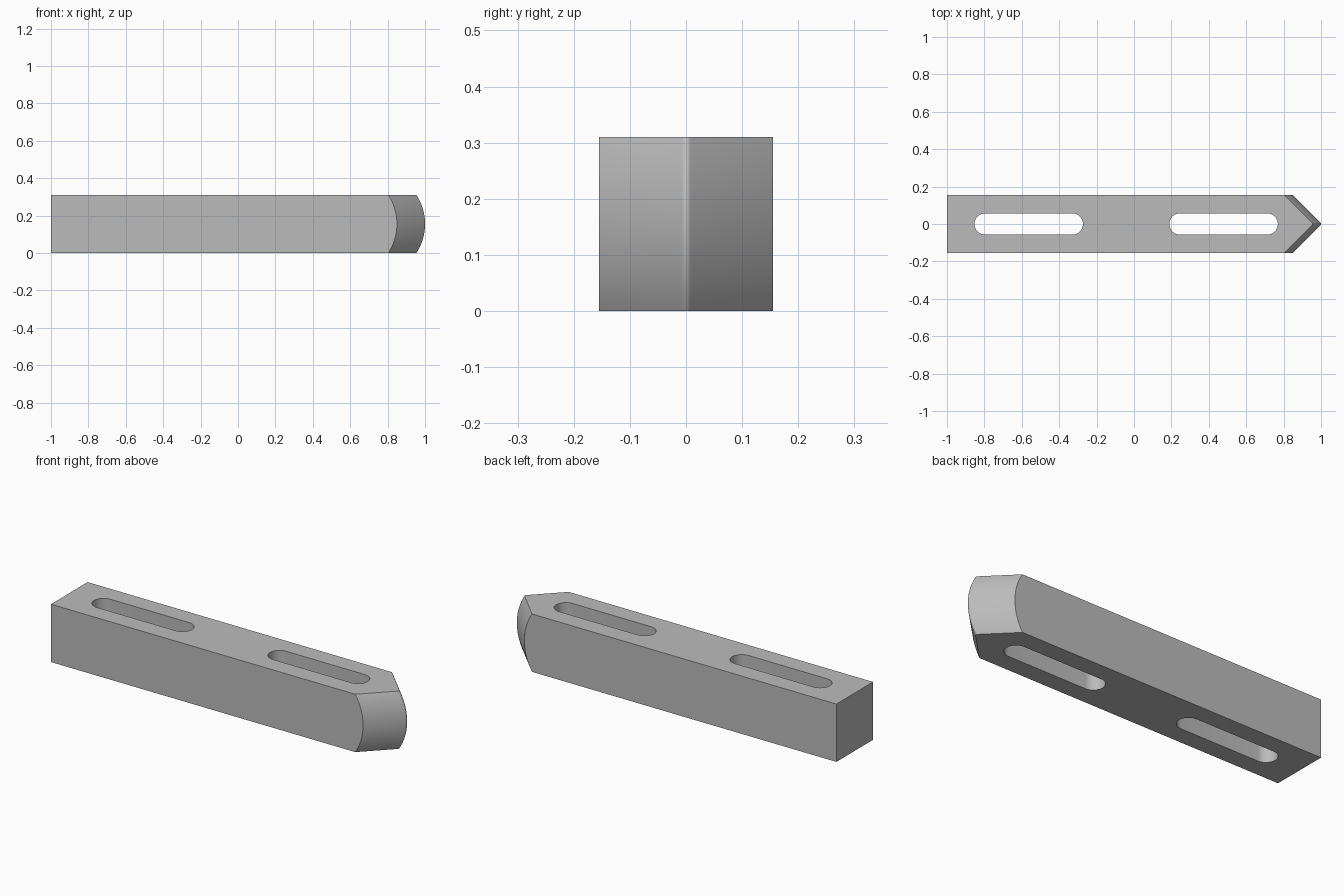
import bpy
import bmesh
import math

cube = bpy.data.objects.get("Cube")
if cube:
    bpy.data.objects.remove(cube, do_unlink=True)

HALF = 0.155            # half width, and half height
SAG = 0.046             # bulge of the nose at mid height
TIP_R = 0.0113          # rounding of the nose tip
ROWS = 24

steel = bpy.data.materials.new("steel_grey")
steel.use_nodes = True
grey = (0.5, 0.5, 0.5, 1)
steel.diffuse_color = grey
steel.node_tree.nodes["Principled BSDF"].inputs["Base Color"].default_value = grey


def loft(name, rings):
    """Skin a stack of equal closed rings and cap both ends."""
    bm = bmesh.new()
    loops = [[bm.verts.new(p) for p in ring] for ring in rings]
    bm.faces.new(loops[0][::-1])
    bm.faces.new(loops[-1])
    for a, b in zip(loops, loops[1:]):
        for i in range(len(a)):
            j = (i + 1) % len(a)
            bm.faces.new((a[i], a[j], b[j], b[i]))
    mesh = bpy.data.meshes.new(name)
    bm.normal_update()
    bm.to_mesh(mesh)
    bm.free()
    mesh.materials.append(steel)
    obj = bpy.data.objects.new(name, mesh)
    bpy.context.collection.objects.link(obj)
    return obj


# Bar outline: square tail, 45 degree nose with a small rounded tip
def bar_ring(z):
    radius = (HALF ** 2 + SAG ** 2) / (2 * SAG)
    tip = 1 - radius + math.sqrt(radius ** 2 - (z - HALF) ** 2)
    shoulder = tip + TIP_R * (math.sqrt(2) - 1) - HALF
    ring = [(-1, HALF, z), (-1, -HALF, z), (shoulder, -HALF, z)]
    for i in range(9):
        a = math.radians(-45 + 90 * i / 8)
        ring.append((tip - TIP_R + TIP_R * math.cos(a), TIP_R * math.sin(a), z))
    return ring + [(shoulder, HALF, z)]


bar = loft("clamp_bar", [bar_ring(2 * HALF * i / ROWS) for i in range(ROWS + 1)])


# Rounded slots cut right through the bar
def slot_ring(center, z, half_length=0.29, r=0.057, steps=16):
    ring = []
    for side in (1, -1):
        for i in range(steps + 1):
            a = math.pi * (i / steps - 0.5)
            ring.append((center + side * (half_length - r + r * math.cos(a)),
                         side * r * math.sin(a), z))
    return ring


bpy.context.view_layer.objects.active = bar
for center in (-0.563, 0.479):
    cutter = loft("slot_cutter", [slot_ring(center, -0.1), slot_ring(center, 0.4)])
    cutter.hide_render = True
    cut = bar.modifiers.new("slot", "BOOLEAN")
    cut.operation = "DIFFERENCE"
    cut.solver = "EXACT"
    cut.object = cutter
    bpy.ops.object.modifier_apply(modifier=cut.name)
    bpy.data.objects.remove(cutter, do_unlink=True)

# Merge the coplanar strips on the flat sides and tail
bm = bmesh.new()
bm.from_mesh(bar.data)
flat = [e for e in bm.edges if len(e.link_faces) == 2
        and e.calc_face_angle() < 0.001
        and all(abs(abs(v.co.y) - HALF) < 1e-4 or v.co.x < -0.999 for v in e.verts)
        and abs(e.verts[0].co.z - e.verts[1].co.z) < 1e-4]
bmesh.ops.dissolve_edges(bm, edges=flat, use_verts=True)
bm.to_mesh(bar.data)
bm.free()

bar.select_set(True)
bpy.ops.object.shade_smooth_by_angle(angle=math.radians(30))
